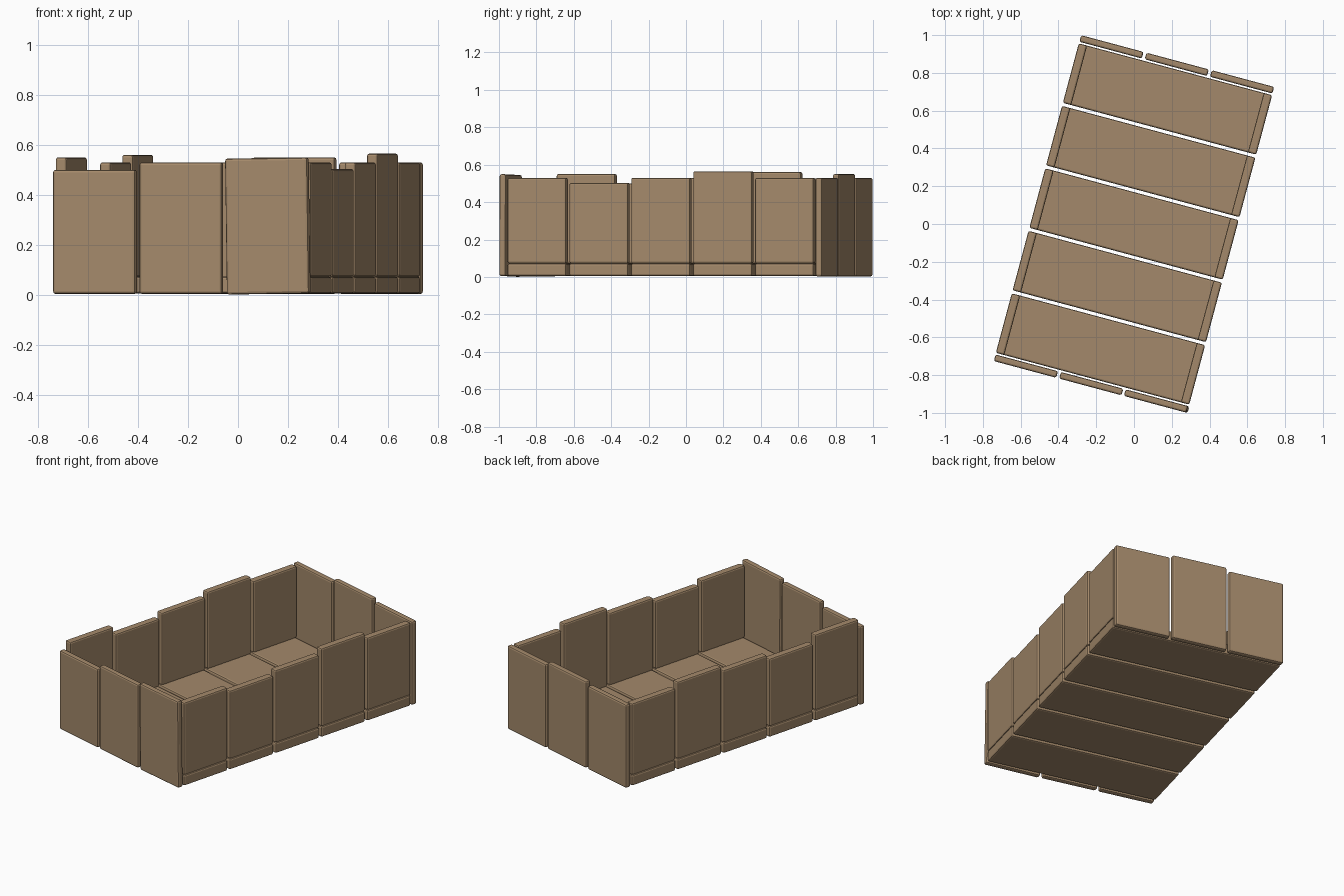
import bpy, bmesh
from math import radians
from mathutils import Matrix

if "Cube" in bpy.data.objects:
    bpy.data.objects.remove(bpy.data.objects["Cube"])

wood = bpy.data.materials.new("wood")
wood.diffuse_color = (0.37, 0.25, 0.145, 1)
wood.use_nodes = True
wood.node_tree.nodes["Principled BSDF"].inputs["Base Color"].default_value = wood.diffuse_color
TURN = Matrix.Rotation(radians(-15), 4, 'Z')   # whole crate is turned in plan


def board(name, lo, hi, lean=0, axis='Y'):
    """Chamfered board between two local corners, optionally leaning a little."""
    size = [b - a for a, b in zip(lo, hi)]
    mid = [(a + b) / 2 for a, b in zip(lo, hi)]
    bm = bmesh.new()
    bmesh.ops.create_cube(bm, size=1)
    bmesh.ops.scale(bm, vec=size, verts=bm.verts)
    bmesh.ops.bevel(bm, geom=bm.edges[:], offset=0.01, segments=2,
                    profile=0.5, affect='EDGES')
    mesh = bpy.data.meshes.new(name)
    bm.to_mesh(mesh)
    bm.free()
    mesh.materials.append(wood)
    ob = bpy.data.objects.new(name, mesh)
    ob.matrix_world = TURN @ Matrix.Translation(mid) @ Matrix.Rotation(radians(lean), 4, axis)
    bpy.context.collection.objects.link(ob)
    return ob


HALF_W, FLOOR_TOP = 0.53, 0.072
PITCH, WIDTH = 0.3425, 0.326

# floor boards with the long side walls standing on them (front to back)
left_tops = [0.55, 0.50, 0.53, 0.56, 0.525]
right_tops = [0.53, 0.503, 0.53, 0.565, 0.53]
for i in range(5):
    v = (i - 2) * PITCH
    a, b = v - WIDTH / 2, v + WIDTH / 2
    board(f"floor_board_{i+1}", (-HALF_W, a, 0.005), (HALF_W, b, FLOOR_TOP))
    board(f"left_board_{i+1}", (-HALF_W, a, FLOOR_TOP), (-HALF_W + 0.046, b, left_tops[i]))
    board(f"right_board_{i+1}", (HALF_W - 0.046, a, FLOOR_TOP), (HALF_W, b, right_tops[i]))

# end walls, three boards each, covering the floor ends (left to right)
ends = {"front": (-1, [0.50, 0.53, 0.547], [0, 0, -0.8]),
        "back": (1, [0.53, 0.55, 0.53], [0, 0, 0])}
for name, (side, tops, leans) in ends.items():
    y0, y1 = sorted((side * 0.857, side * 0.893))
    for i in range(3):
        u = (i - 1) * 0.358
        board(f"{name}_board_{i+1}", (u - 0.171, y0, 0.003), (u + 0.171, y1, tops[i]), leans[i])
